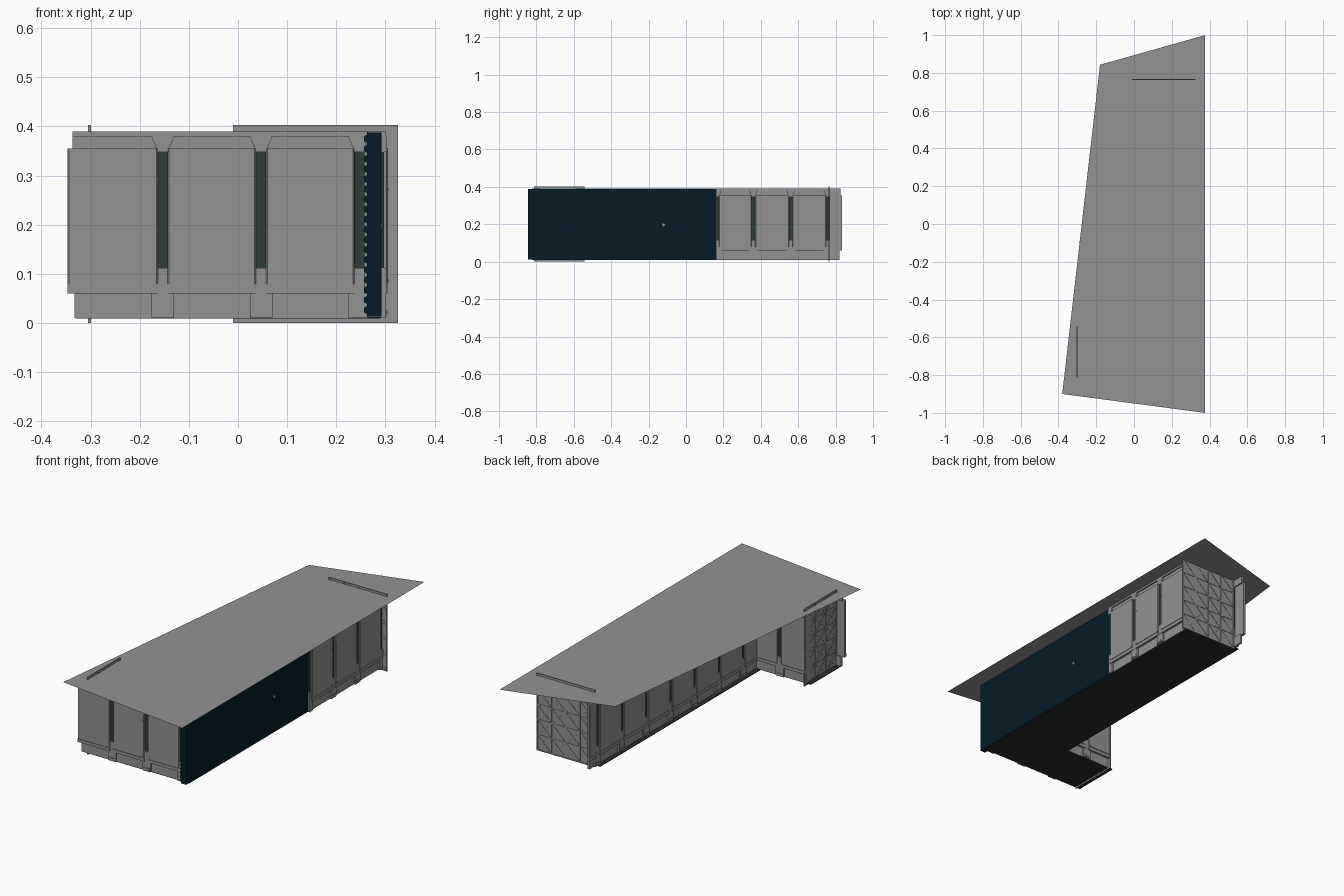
import bpy, bmesh, math
from mathutils import Vector

if "Cube" in bpy.data.objects:
    bpy.data.objects.remove(bpy.data.objects["Cube"])


def mat(name, col):
    m = bpy.data.materials.new(name)
    m.diffuse_color = (*col, 1)
    m.use_nodes = True
    m.node_tree.nodes["Principled BSDF"].inputs["Base Color"].default_value = m.diffuse_color
    return m


GREY = mat("wall grey", (0.29, 0.29, 0.29))
BLUE = mat("dark blue", (0.0015, 0.012, 0.021))
GREEN = mat("dark green strip", (0.03, 0.045, 0.04))
FLOOR = mat("floor black", (0.022, 0.027, 0.027))
Z = Vector((0, 0, 1))


def prism(bm, pts, offset):
    """Closed solid swept from a polygon of 3D points along an offset."""
    a = [bm.verts.new(p) for p in pts]
    b = [bm.verts.new(Vector(p) + offset) for p in pts]
    bm.faces.new(a)
    bm.faces.new(b[::-1])
    n = len(a)
    for i in range(n):
        bm.faces.new((a[i], b[i], b[(i + 1) % n], a[(i + 1) % n]))


def finish(bm, name, material):
    bmesh.ops.recalc_face_normals(bm, faces=bm.faces)
    me = bpy.data.meshes.new(name)
    bm.to_mesh(me)
    bm.free()
    me.materials.append(material)
    ob = bpy.data.objects.new(name, me)
    bpy.context.collection.objects.link(ob)
    return ob


def wall(name, origin, along, out, length, pillars, start_lip=0.0, end_lip=0.0):
    """Panelled wall: u runs along it, v points outward, z is up.
    A lip is a thin stretch at an end, where the thick core stops short."""
    o, d, n = Vector(origin), Vector(along), Vector(out)

    def P(u, v, z):
        return o + d * u + n * v + Z * z

    def box(bm, u0, u1, v0, v1, z0, z1):
        prism(bm, [P(u0, v0, z0), P(u1, v0, z0), P(u1, v0, z1), P(u0, v0, z1)], n * (v1 - v0))

    bm, strips = bmesh.new(), bmesh.new()
    # thick core
    c0, c1 = start_lip, length - end_lip
    box(bm, c0, c1, -0.045, -0.014, 0.01, 0.39)
    # skirt and top rail, stepped back at the free ends
    s0, s1 = start_lip * 0.33, length - end_lip * 0.22
    box(bm, s0, s1, -0.022, -0.012, 0.01, 0.062)
    s0, s1 = start_lip * 0.22, length - end_lip * 0.11
    box(bm, s0, s1, -0.022, -0.011, 0.353, 0.381)
    box(bm, s0, s1, -0.022, -0.004, 0.38, 0.39)
    # panels between the pillars, each with chamfered vertical edges
    w = 0.010
    cuts = [-w] + sorted(pillars) + [length + w]
    for a, b in zip(cuts, cuts[1:]):
        a, b = max(a + w, 0), min(b - w, length)
        if b - a < 0.015:
            continue
        c = 0.003
        prof = [(a, -0.015), (b, -0.015), (b, -0.003), (b - c, 0), (a + c, 0), (a, -0.003)]
        prism(bm, [P(u, v, 0.079) for u, v in prof], Z * 0.276)
        box(bm, a, b, -0.015, 0, 0.06, 0.076)
        box(bm, a, b, -0.015, -0.003, 0.075, 0.08)
    for u in pillars:
        h = 0.023
        lo, hi = max(u - h, 0), min(u + h, length)
        a, b = max(u - w, 0), min(u + w, length)
        # foot block with a raised slot frame
        box(bm, lo, hi, -0.02, -0.004, 0.01, 0.06)
        if u + h <= length and u - h >= 0:
            box(bm, u - 0.017, u + 0.017, -0.01, -0.002, 0.015, 0.028)
            box(bm, u - 0.009, u + 0.009, -0.01, -0.001, 0.018, 0.025)
        # lower stub and flared head
        box(bm, a, b, -0.02, -0.003, 0.06, 0.112)
        prism(bm, [P(a, -0.02, 0.348), P(b, -0.02, 0.348), P(hi, -0.02, 0.38), P(lo, -0.02, 0.38)], n * 0.018)
        # dark light strip with small bolts at its sides
        box(strips, a, b, -0.02, -0.008, 0.112, 0.348)
        for s in (-1, 1):
            for z in (0.087, 0.272):
                if 0.03 < u < length - 0.03:
                    box(bm, u + s * 0.02 - 0.002, u + s * 0.02 + 0.002, -0.01, 0.001, z - 0.003, z + 0.003)
    finish(bm, name, GREY)
    finish(strips, name + "_strips", GREEN)


# Four panelled walls of the L-shaped corridor
wall("front_wall", (-0.347, -0.827, 0), (1, 0, 0), (0, -1, 0), 0.61, [0.194, 0.394, 0.594], start_lip=0.045)
wall("inner_short_wall", (-0.305, -0.547, 0), (1, 0, 0), (0, 1, 0), 0.32, [0.15])
wall("inner_long_wall", (-0.028, -0.59, 0), (0, 1, 0), (-1, 0, 0), 1.425,
     [0.15 + 0.2 * i for i in range(7)], end_lip=0.07)
wall("right_wall", (0.305, 0.16, 0), (0, 1, 0), (1, 0, 0), 0.605, [0.006, 0.2, 0.4, 0.599])

# Dark blue side wall with shallow ribs on its inner side
bm = bmesh.new()
prism(bm, [(0.262, -0.845, 0.013), (0.292, -0.845, 0.013), (0.292, -0.845, 0.388), (0.262, -0.845, 0.388)],
      Vector((0, 1.005, 0)))
for i in range(18):
    z = 0.018 + i * 0.0205
    prism(bm, [(0.263, -0.843, z), (0.256, -0.843, z + 0.004), (0.256, -0.843, z + 0.013), (0.263, -0.843, z + 0.017)],
          Vector((0, 1.0, 0)))
finish(bm, "blue_side_wall", BLUE)

# Small round knob on the blue wall
bm = bmesh.new()
ring = [(0.290, -0.12 + 0.008 * math.cos(t * math.pi / 6), 0.197 + 0.008 * math.sin(t * math.pi / 6)) for t in range(12)]
prism(bm, ring, Vector((0.004, 0, 0)))
finish(bm, "wall_knob", GREY)


def lattice(name, origin, along, width, cols, rows=5, height=0.403):
    """Thin end wall: plate with a framed grid of diagonal braces on both sides."""
    o, d = Vector(origin), Vector(along)
    n = d.cross(Z)
    bm = bmesh.new()

    def bar(u0, z0, u1, z1, w, t):
        a, b = o + d * u0 + Z * z0, o + d * u1 + Z * z1
        s = (b - a).normalized().cross(n) * w
        prism(bm, [p - n * t for p in (a + s, b + s, b - s, a - s)], n * 2 * t)

    bar(0, height / 2, width, height / 2, height / 2, 0.001)
    k = 0.003
    cw, rh = (width - 2 * k) / cols, (height - 2 * k) / rows
    for i in range(cols + 1):
        bar(k + i * cw, 0, k + i * cw, height, k if i in (0, cols) else 0.002, 0.0032)
    for j in range(rows + 1):
        bar(0, k + j * rh, width, k + j * rh, k if j in (0, rows) else 0.002, 0.003)
    for i in range(cols):
        for j in range(rows):
            u, z = k + i * cw, k + j * rh
            bar(u, z, u + cw, z + rh, 0.002, 0.0026)
            bar(u, z + rh, u + cw, z, 0.002, 0.0024)
    finish(bm, name, GREY)


lattice("back_end_lattice", (-0.01, 0.765, 0), (1, 0, 0), 0.336, 4)
lattice("left_end_lattice", (-0.302, -0.812, 0), (0, 1, 0), 0.27, 3)

# L-shaped floor
bm = bmesh.new()
prism(bm, [(-0.33, -0.815, 0.009), (0.29, -0.815, 0.009), (0.29, 0.765, 0.009),
           (-0.04, 0.765, 0.009), (-0.04, -0.56, 0.009), (-0.33, -0.56, 0.009)], Z * 0.003)
finish(bm, "floor", FLOOR)

# Flat roof sheet
bm = bmesh.new()
bm.faces.new([bm.verts.new(p) for p in
              [(-0.18, 0.843, 0.3905), (-0.38, -0.9, 0.3905), (0.377, -1.0, 0.3905), (0.377, 1.0, 0.3905)]])
finish(bm, "roof_sheet", GREY)
